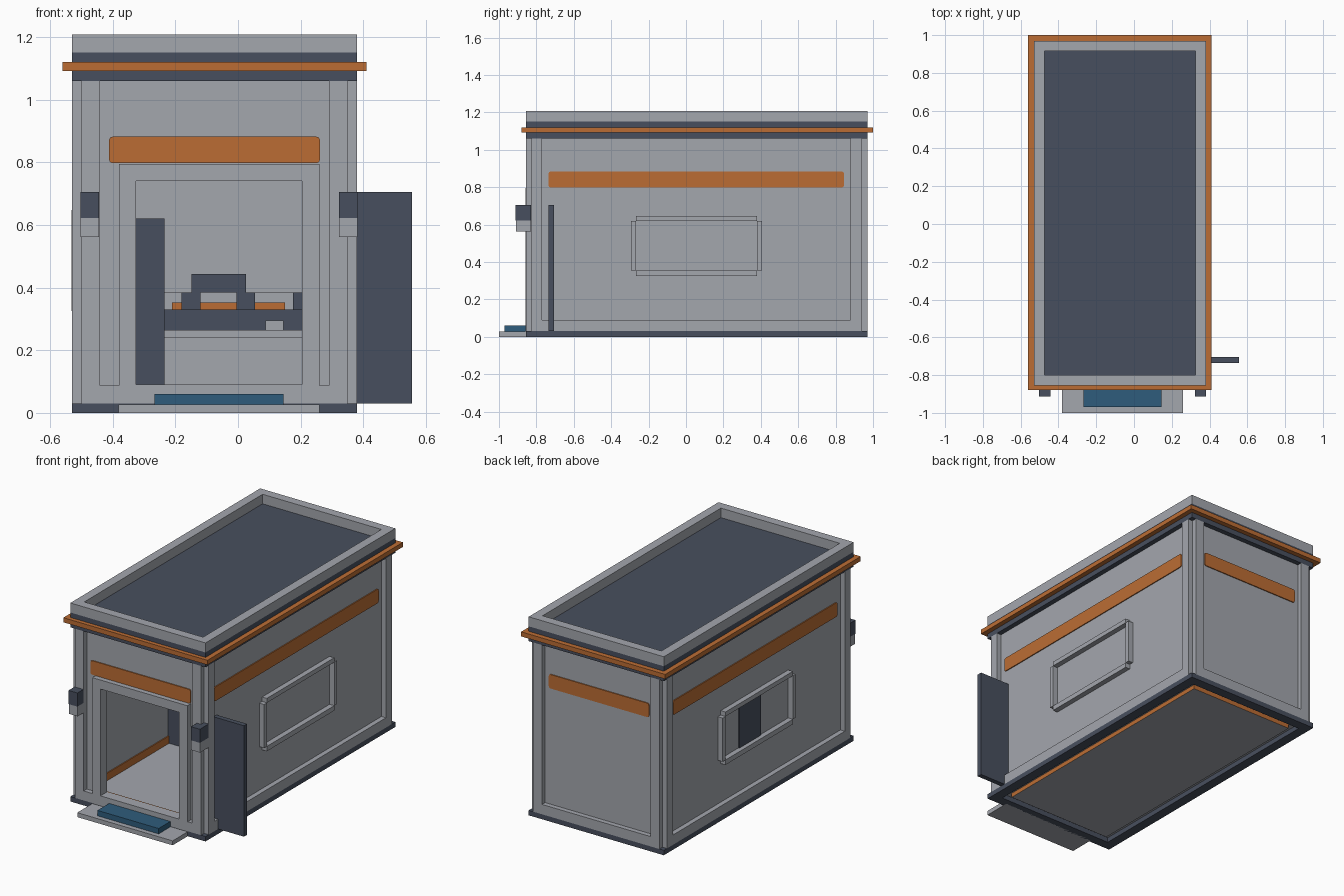
import bpy, bmesh
from mathutils import Vector

cube = bpy.data.objects.get("Cube")
if cube:
    bpy.data.objects.remove(cube, do_unlink=True)


def material(name, rgb):
    m = bpy.data.materials.new(name)
    m.use_nodes = True
    m.diffuse_color = (*rgb, 1)
    m.node_tree.nodes["Principled BSDF"].inputs["Base Color"].default_value = (*rgb, 1)
    return m


GREY = material("light grey", (0.37, 0.385, 0.42))
DARK = material("dark slate", (0.064, 0.078, 0.112))
ORANGE = material("orange", (0.5, 0.152, 0.034))
BLUE = material("blue", (0.028, 0.107, 0.2))


def finish(name, bm, *mats):
    mesh = bpy.data.meshes.new(name)
    bm.to_mesh(mesh)
    bm.free()
    for m in mats:
        mesh.materials.append(m)
    obj = bpy.data.objects.new(name, mesh)
    bpy.context.collection.objects.link(obj)
    return obj


def add_box(bm, x, y, z):
    lo, hi = Vector((x[0], y[0], z[0])), Vector((x[1], y[1], z[1]))
    verts = bmesh.ops.create_cube(bm, size=1)["verts"]
    for v in verts:
        v.co = (lo + hi) / 2 + Vector(a * b for a, b in zip(v.co, hi - lo))


def box(name, mat, x, y, z, round_axis=None):
    bm = bmesh.new()
    add_box(bm, x, y, z)
    if round_axis is not None:
        edges = [e for e in bm.edges
                 if abs((e.verts[0].co - e.verts[1].co).normalized()[round_axis]) > 0.9]
        bmesh.ops.bevel(bm, geom=edges, offset=0.012, segments=2, profile=0.5, affect='EDGES')
    return finish(name, bm, mat)


def ring(name, mat, x, y, z, w):
    """Rectangular ring lying flat, with border width w."""
    bm = bmesh.new()
    for xs in ((x[0], x[0] + w), (x[1] - w, x[1])):
        add_box(bm, xs, y, z)
    for ys in ((y[0], y[0] + w), (y[1] - w, y[1])):
        add_box(bm, (x[0] + w, x[1] - w), ys, z)
    return finish(name, bm, mat)


# Outer body limits, and the recessed wall planes
X0, X1, Y0, Y1 = -0.53, 0.38, -0.855, 0.97
CX0, CX1, CY0, CY1 = -0.50, 0.35, -0.825, 0.94
T = 0.03
BASE, TOP = 0.03, 1.06

# Base and floor
ring("base_frame", DARK, (X0, X1), (Y0, Y1), (0, BASE), 0.06)
floor = box("floor", GREY, (-0.43, 0.28), (-0.76, 0.87), (0.004, 0.045))
floor.data.materials.append(ORANGE)
for f in floor.data.polygons:
    f.material_index = int(abs(f.normal.z) < 0.5)
ring("floor_edge", GREY, (CX0 + T, CX1 - T), (CY0 + T, CY1 - T), (0.03, 0.045), 0.045)
ring("baseboard", ORANGE, (CX0 + T, CX1 - T), (CY0 + T, CY1 - T), (0.045, 0.09), 0.006)

# Recessed wall panels
for name, xs in (("right_wall", (CX0, CX0 + T)), ("left_wall", (CX1 - T, CX1))):
    box(name, GREY, xs, (CY0, CY1), (BASE, TOP))
box("back_wall", GREY, (CX0 + T, CX1 - T), (CY1 - T, CY1), (BASE, TOP))
DX0, DX1 = -0.325, 0.205
bm = bmesh.new()
add_box(bm, (CX0 + T, DX0), (CY0, CY0 + T), (BASE, TOP))
add_box(bm, (DX1, CX1 - T), (CY0, CY0 + T), (BASE, TOP))
add_box(bm, (DX0, DX1), (CY0, CY0 + T), (0.74, TOP))
add_box(bm, (DX0, DX1), (CY0, CY0 + T), (BASE, 0.09))
finish("front_wall", bm, GREY)

# Raised border on each wall: two uprights and a bottom rail
for name, xs in (("right", (X0, CX0)), ("left", (CX1, X1))):
    bm = bmesh.new()
    add_box(bm, xs, (CY0, CY0 + 0.055), (BASE, TOP))
    add_box(bm, xs, (CY1 - 0.06, CY1), (BASE, TOP))
    add_box(bm, xs, (CY0 + 0.055, CY1 - 0.06), (BASE, 0.09))
    finish(name + "_wall_border", bm, GREY)
for name, ys in (("front", (Y0, CY0)), ("back", (CY1, Y1))):
    bm = bmesh.new()
    add_box(bm, (CX0, CX0 + 0.06), ys, (BASE, TOP))
    add_box(bm, (CX1 - 0.06, CX1), ys, (BASE, TOP))
    add_box(bm, (CX0 + 0.06, CX1 - 0.06), ys, (BASE, 0.09 if name == "back" else 0.088))
    finish(name + "_wall_border", bm, GREY)

# Door frame with sill
bm = bmesh.new()
add_box(bm, (-0.38, DX0), (Y0 - 0.003, CY0), (BASE, 0.795))
add_box(bm, (DX1, 0.26), (Y0 - 0.003, CY0), (BASE, 0.795))
add_box(bm, (DX0, DX1), (Y0 - 0.003, CY0), (0.74, 0.795))
add_box(bm, (DX0, DX1), (Y0 - 0.003, CY0), (BASE, 0.09))
finish("door_frame", bm, GREY)

# Open sliding door
box("open_door", DARK, (CX1, 0.555), (-0.735, -0.705), (0.03, 0.705))

# Window frames on both long sides
for name, xs in (("right", (X0 - 0.002, CX0)), ("left", (CX1, X1 + 0.002))):
    bm = bmesh.new()
    for zs in ((0.325, 0.355), (0.62, 0.647)):
        add_box(bm, xs, (-0.268, 0.38), zs)
    for ys in ((-0.295, -0.268), (0.38, 0.407)):
        add_box(bm, xs, ys, (0.355, 0.62))
    finish(name + "_window_frame", bm, GREY)
box("right_window_panel", DARK, (CX0 - 0.006, CX0), (0, 0.21), (0.355, 0.62))

# Orange stripes
P = 0.006
for name, xs in (("right", (CX0 - P, CX0)), ("left", (CX1, CX1 + P))):
    box(name + "_stripe", ORANGE, xs, (-0.735, 0.845), (0.798, 0.884), 0)
for name, ys in (("front", (CY0 - P, CY0)), ("back", (CY1, CY1 + P))):
    box(name + "_stripe", ORANGE, (-0.412, 0.262), ys, (0.797, 0.882), 1)

# Roof: slab, trim and parapet
box("roof_slab", DARK, (X0, X1), (Y0, Y1), (TOP, 1.15))
ring("roof_trim", ORANGE, (-0.56, 0.41), (-0.88, 1.0), (1.092, 1.12), 0.05)
ring("parapet", GREY, (X0, X1), (Y0, Y1), (1.15, 1.208), 0.055)

# Wall lamps beside the door
for name, xs in (("right", (-0.502, -0.443)), ("left", (0.322, 0.382))):
    box(name + "_lamp_base", GREY, xs, (-0.91, -0.83), (0.562, 0.622))
    box(name + "_lamp_cap", DARK, xs, (-0.912, -0.828), (0.622, 0.705))

# Entrance step and mat
box("step", GREY, (-0.382, 0.26), (-1.0, -0.8), (0, 0.027))
box("step_mat", BLUE, (-0.267, 0.145), (-0.97, -0.858), (0.027, 0.06))

# Interior locker
box("locker", DARK, (CX0 + T, -0.235), (0, 0.21), (0.045, 0.62))

# Interior desk and console
box("desk_body", GREY, (-0.235, 0.31), (0.5, 0.9), (0.045, 0.24))
box("desk_top", GREY, (-0.24, 0.315), (0.48, 0.9), (0.24, 0.265))
box("console", DARK, (-0.235, 0.205), (0.62, 0.82), (0.265, 0.33))
box("console_strip", ORANGE, (-0.21, 0.15), (0.83, 0.87), (0.265, 0.352))
box("desk_back", GREY, (-0.24, 0.205), (0.87, 0.9), (0.265, 0.385))
for i, xs in enumerate(((-0.18, -0.12), (-0.005, 0.055), (0.175, 0.205))):
    box("console_post_%d" % i, DARK, xs, (0.66, 0.8), (0.33, 0.385))
box("monitor", DARK, (-0.148, 0.025), (0.66, 0.8), (0.385, 0.443))
box("desk_unit", GREY, (0.087, 0.145), (0.55, 0.61), (0.265, 0.295))
